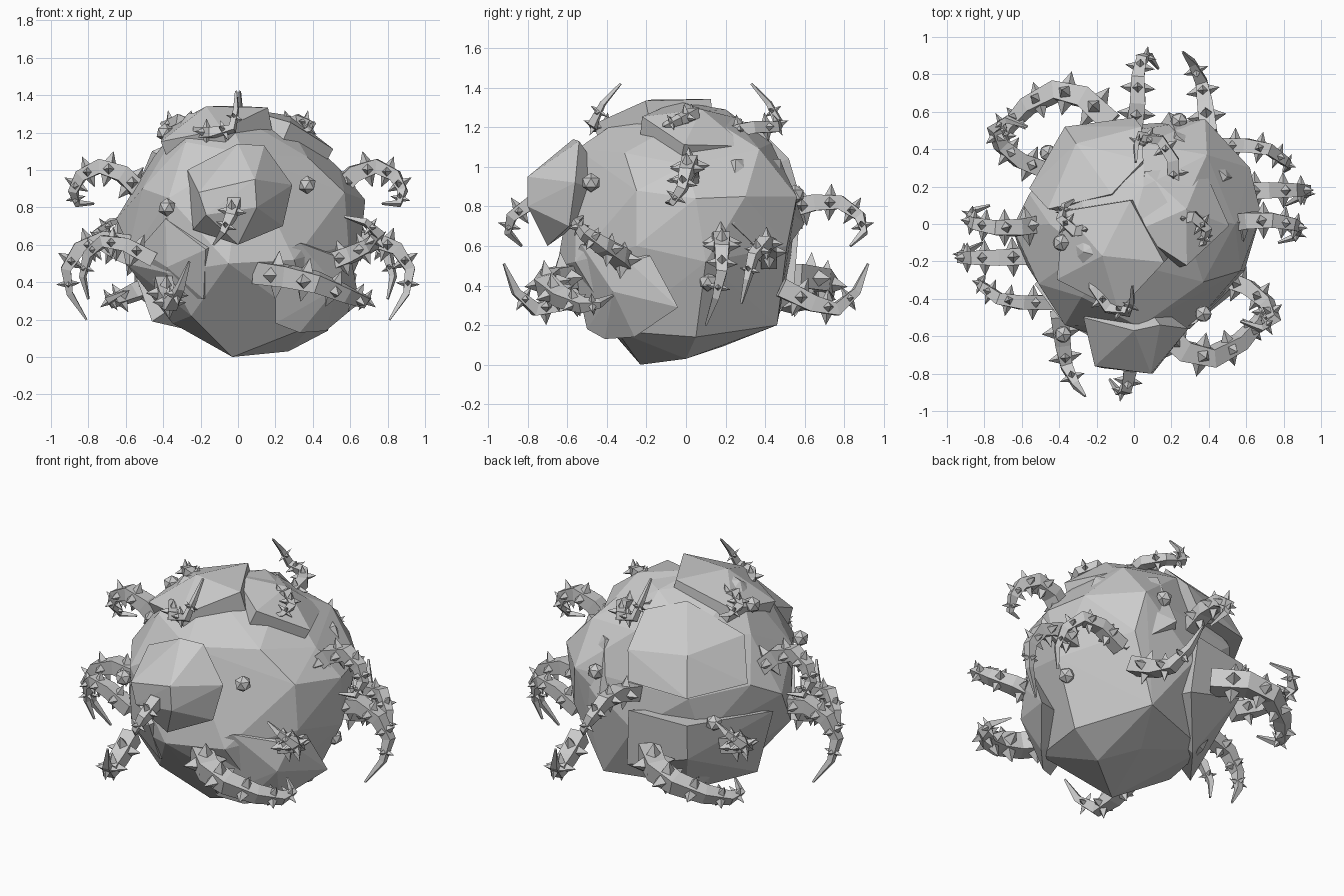
import bpy
import bmesh
import math
from mathutils import Matrix, Vector

default_cube = bpy.data.objects.get("Cube")
if default_cube:
    bpy.data.objects.remove(default_cube, do_unlink=True)

UNIT = 0.01                                  # coordinates below are in hundredths
CENTRE = Vector((2, -5, 68)) * UNIT


def make_material(name, colour):
    material = bpy.data.materials.new(name)
    material.use_nodes = True
    material.diffuse_color = colour
    shader = material.node_tree.nodes["Principled BSDF"]
    shader.inputs["Base Color"].default_value = colour
    shader.inputs["Roughness"].default_value = 0.9
    return material


stone_grey = make_material("stone_grey", (0.6, 0.6, 0.6, 1))


def finish(bm, name):
    """Turn a bmesh into a flat shaded grey object."""
    bmesh.ops.recalc_face_normals(bm, faces=bm.faces[:])
    mesh = bpy.data.meshes.new(name)
    bm.to_mesh(mesh)
    bm.free()
    mesh.materials.append(stone_grey)
    obj = bpy.data.objects.new(name, mesh)
    bpy.context.collection.objects.link(obj)
    return obj


def hull(points, name):
    """Wrap a faceted convex skin around some points."""
    bm = bmesh.new()
    verts = [bm.verts.new(Vector(point) * UNIT) for point in points]
    result = bmesh.ops.convex_hull(bm, input=verts)
    inside = [v for v in result["geom_interior"] if isinstance(v, bmesh.types.BMVert)]
    bmesh.ops.delete(bm, geom=inside, context="VERTS")
    return finish(bm, name)


def plate(name, apex, radius, rise, turn):
    """Shallow five sided pyramid of rock with a steep skirt sunk into the boulder."""
    tip = Vector(apex)
    normal = (tip * UNIT - CENTRE).normalized()
    spin = normal.to_track_quat("Z", "Y")
    points = [tip]
    for depth, spread in ((rise, radius), (rise + 12, radius * 0.96)):
        for i in range(5):
            angle = math.radians(turn) + math.tau * i / 5
            rim = Vector((math.cos(angle) * spread, math.sin(angle) * spread, -depth))
            points.append(tip + spin @ rim)
    return hull(points, name)


def tentacle(name, path, thickness):
    """Tapering square vine with a thorn on each side of each segment, and its twin."""
    points = [Vector(p) * UNIT for p in path]
    last = len(points) - 1
    bm = bmesh.new()
    rings, frames = [], []
    side = None
    for i, point in enumerate(points):
        tangent = (points[min(i + 1, last)] - points[max(i - 1, 0)]).normalized()
        if side is None:
            side = tangent.cross(Vector((0, 0, 1)))
        side = (side - tangent * side.dot(tangent)).normalized()
        other = tangent.cross(side)
        half = (thickness * (1 - (i / last) ** 1.5) + 0.5) * UNIT
        corners = ((1, 1), (-1, 1), (-1, -1), (1, -1))
        rings.append([bm.verts.new(point + side * half * a + other * half * b)
                      for a, b in corners])
        frames.append((point, side.copy(), other, half))
    for low, high in zip(rings, rings[1:]):
        for k in range(4):
            n = (k + 1) % 4
            bm.faces.new((low[k], low[n], high[n], high[k]))
    bm.faces.new(rings[0])
    bm.faces.new(rings[-1])

    # Thorns, smaller toward the tip
    for start, end in zip(frames[:-2], frames[1:-1]):
        middle = start[0].lerp(end[0], 0.6)
        half = (start[3] + end[3]) / 2
        across = (start[1] + end[1]).normalized()
        upward = (start[2] + end[2]).normalized()
        height = half + 0.025
        for direction in (across, -across, upward, -upward):
            turn = direction.to_track_quat("Z", "Y").to_matrix().to_4x4()
            place = Matrix.Translation(middle + direction * (half + height * 0.4))
            bmesh.ops.create_cone(bm, cap_ends=True, segments=4, radius1=half * 0.8,
                                  radius2=0, depth=height, matrix=place @ turn)
    first = finish(bm, name)
    twin = first.copy()
    twin.name = name + "_twin"
    twin.rotation_euler.z = math.pi
    bpy.context.collection.objects.link(twin)


# Boulder core
hull([
    (-3, -23, 0), (27, 0, 3), (10, 18, 9), (-35, -10, 18), (-28, 28, 18),
    (25, 46, 20), (48, 5, 14), (40, -35, 17), (-25, -42, 22),
    (-60, -18, 50), (-38, 38, 54), (0, 53, 55), (42, 51, 60), (65, 10, 52),
    (59, -25, 60), (30, -56, 52), (-5, -65, 50), (-38, -49, 45),
    (-65, -2, 74), (-56, 16, 84), (-33, 45, 80), (38, 56, 85), (62, 30, 85),
    (68, 5, 84), (57, -25, 88), (-37, -54, 85), (-51, -32, 90),
    (-45, 0, 107), (-28, 31, 110), (5, 43, 112), (39, 37, 109), (54, 0, 101),
    (37, -31, 107), (3, -55, 109), (-28, -39, 115),
    (-27, -15, 130), (-7, -20, 133), (0, 2, 132), (25, 7, 128), (5, 20, 129),
], "boulder_core")

# Large lumps at the front
hull([
    (0, -57, 114), (14, -54, 113), (-27, -50, 100), (-21, -76, 88), (9, -80, 95),
    (10, -80, 80), (-17, -77, 76), (0, -70, 60), (-24, -60, 68), (24, -59, 70),
    (29, -56, 92), (0, -35, 85),
], "front_lump")
hull([
    (20, -58, 53), (33, -53, 61), (57, -29, 52), (53, -37, 37), (65, -4, 29),
    (47, -26, 14), (33, -41, 13), (20, -50, 18), (60, -18, 55), (20, -20, 35),
], "front_right_lump")

# Large slabs at the back, with a groove between them
hull([
    (-31, 43, 106), (0, 57, 87), (-37, 52, 84), (-56, 19, 86), (5, 34, 122),
    (-46, 8, 110), (-12, 16, 125), (4, 52, 104), (0, 0, 85),
], "upper_back_slab")
hull([
    (-37, 52, 67), (0, 57, 69), (-62, 2, 64), (3, 54, 33), (-20, 28, 13),
    (-46, -5, 19), (-36, 50, 45), (0, 0, 50),
], "lower_back_slab")

# Overlapping rock plates
plate("top_plate", (-17, -17, 134), 32, 9, 50)
plate("top_right_plate", (28, 8, 129), 29, 9, 15)
plate("back_right_plate", (45, 47, 82), 30, 9, 54)
plate("front_left_plate", (-38, -51, 48), 25, 7, 18)

# Thorny vines, each with a twin on the opposite side
tentacle("upper_side_vine", [(50, 0, 86), (62, 2, 98), (74, 2, 102), (84, 0, 97),
                             (88, -2, 89), (86, -7, 82), (77, -10, 82)], 4.2)
tentacle("lower_side_vine", [(54, 17, 60), (72, 18, 63), (85, 18, 58), (92, 18, 47),
                             (90, 15, 34), (81, 10, 20)], 4.2)
tentacle("rear_side_vine", [(45, 42, 52), (60, 42, 60), (72, 40, 62), (80, 34, 55),
                            (83, 31, 43), (80, 28, 31)], 3.5)
tentacle("large_corner_vine", [(12, -54, 45), (27, -68, 43), (42, -71, 40), (57, -63, 34),
                               (67, -52, 30), (69, -44, 31), (60, -37, 35)], 5.5)
tentacle("curling_corner_vine", [(48, -29, 50), (61, -34, 55), (71, -42, 60), (75, -51, 66),
                                 (68, -56, 72), (57, -52, 75)], 4)
tentacle("low_front_vine", [(-40, -48, 39), (-38, -64, 31), (-36, -76, 28), (-31, -86, 37),
                            (-26, -92, 51)], 4.2)
tentacle("middle_vine", [(0, 50, 78), (2, 65, 82), (2, 78, 82), (4, 88, 75),
                         (8, 90, 67), (13, 83, 60)], 4)
tentacle("crown_vine", [(21, 16, 116), (21, 34, 120), (14, 45, 120), (3, 47, 122),
                        (1, 42, 132), (1, 33, 142)], 2.8)
tentacle("small_crown_vine", [(20, 2, 121), (32, 4, 127), (39, -3, 124), (37, -10, 121),
                              (32, -13, 120)], 2.6)

# Loose stone knobs
knobs = [(37, -48, 92), (-38, -59, 80), (-39, -10, 120), (24, 55, 86),
         (59, 11, 42), (-46, 38, 66)]
for index, spot in enumerate(knobs):
    bm = bmesh.new()
    bmesh.ops.create_icosphere(bm, subdivisions=1, radius=0.05,
                               matrix=Matrix.Translation(Vector(spot) * UNIT))
    finish(bm, f"knob_{index + 1}")
